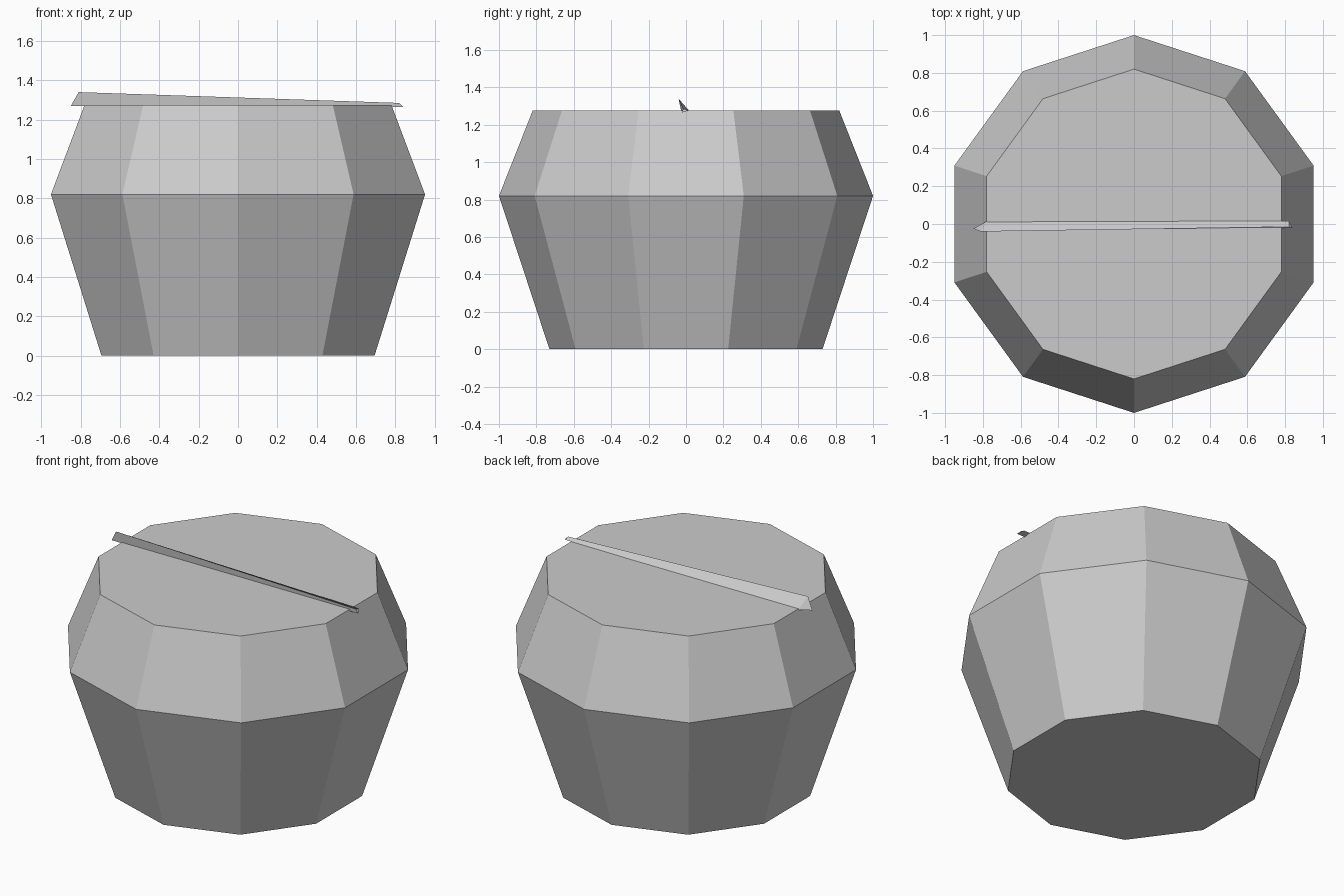
import bpy
import bmesh
from math import cos, sin, pi

cube = bpy.data.objects.get("Cube")
if cube:
    bpy.data.objects.remove(cube, do_unlink=True)

grey = bpy.data.materials.new("plain grey")
grey.use_nodes = True
colour = (0.6, 0.6, 0.6, 1)
grey.diffuse_color = colour
grey.node_tree.nodes["Principled BSDF"].inputs["Base Color"].default_value = colour


def loft(name, loops):
    """Bridge equal-length loops of points and cap both ends, flat shaded."""
    bm = bmesh.new()
    rings = [[bm.verts.new(p) for p in loop] for loop in loops]
    n = len(rings[0])
    for low, high in zip(rings, rings[1:]):
        for i in range(n):
            j = (i + 1) % n
            bm.faces.new((low[i], low[j], high[j], high[i]))
    bm.faces.new(rings[0][::-1])
    bm.faces.new(rings[-1])
    bmesh.ops.recalc_face_normals(bm, faces=bm.faces)
    mesh = bpy.data.meshes.new(name)
    bm.to_mesh(mesh)
    bm.free()
    mesh.materials.append(grey)
    obj = bpy.data.objects.new(name, mesh)
    bpy.context.collection.objects.link(obj)
    return obj


def decagon(radius, z):
    angles = [pi / 2 + i * pi / 5 for i in range(10)]
    return [(radius * cos(a), radius * sin(a), z) for a in angles]


# Ten-sided pot body: base, widest belt, flat top
loft("pot_body", [decagon(0.73, 0), decagon(1.0, 0.82), decagon(0.82, 1.275)])

# Thin tapering three-sided handle lying across the top: ridge, back edge, front edge
loft("top_handle", [
    [(-0.81, -0.04, 1.34), (-0.78, 0.015, 1.27), (-0.85, -0.025, 1.27)],
    [(0.82, -0.015, 1.285), (0.82, 0.015, 1.277), (0.84, -0.022, 1.265)],
])
